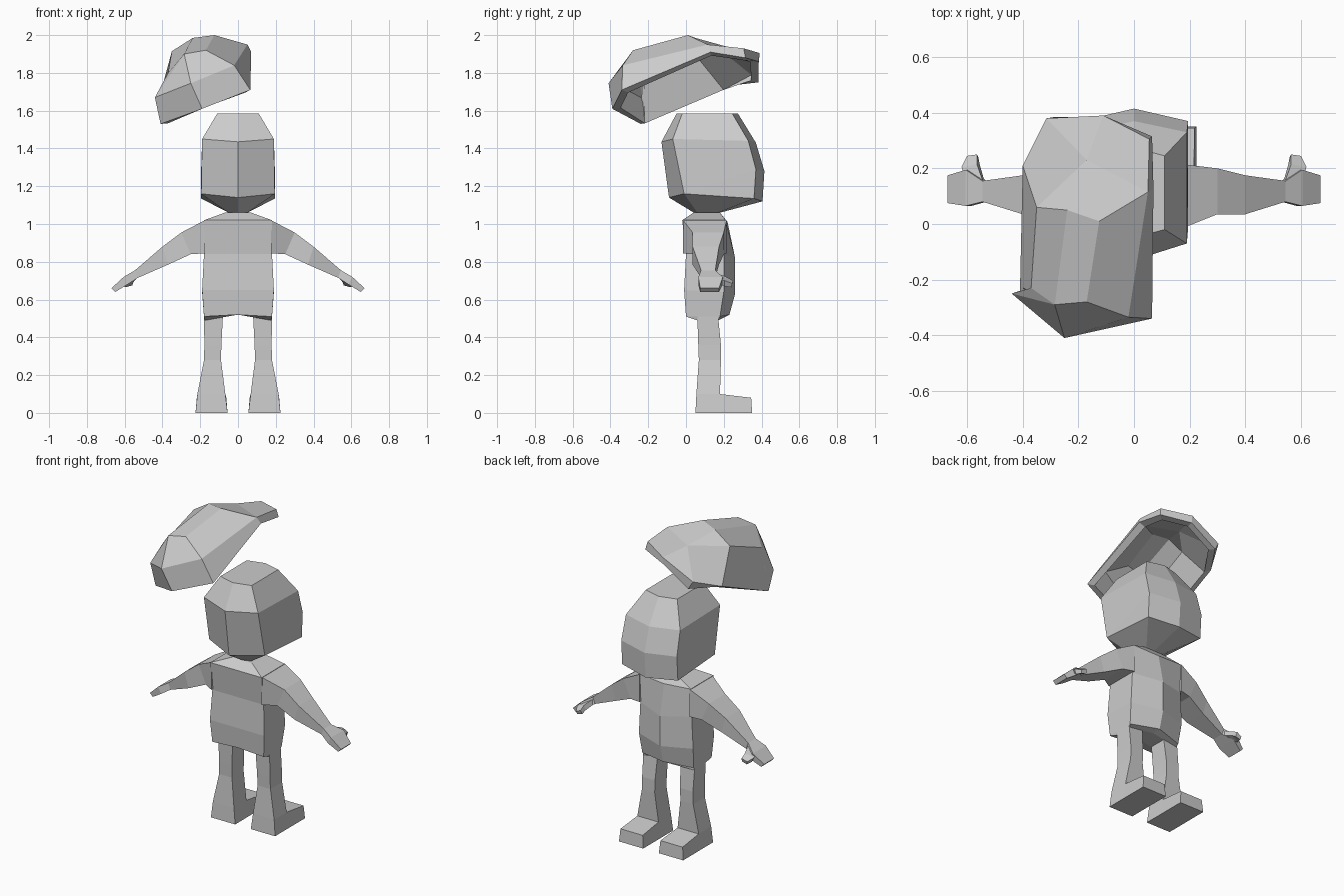
import bpy, bmesh

grey = bpy.data.materials.new("plain grey")
grey.diffuse_color = (0.604, 0.604, 0.604, 1)


def make(name, verts, faces, outward_face=None):
    """Flat-shaded mesh object from points and faces."""
    bm = bmesh.new()
    vs = [bm.verts.new(v) for v in verts]
    made = [bm.faces.new([vs[i] for i in f]) for f in faces]
    bmesh.ops.recalc_face_normals(bm, faces=bm.faces)
    if outward_face is not None:
        made[outward_face].normal_update()
        if made[outward_face].normal.z < 0:
            bmesh.ops.reverse_faces(bm, faces=bm.faces)
    bmesh.ops.remove_doubles(bm, verts=bm.verts, dist=0.0005)
    mesh = bpy.data.meshes.new(name)
    bm.to_mesh(mesh)
    bm.free()
    mesh.materials.append(grey)
    ob = bpy.data.objects.new(name, mesh)
    bpy.context.collection.objects.link(ob)
    return ob


def loft(name, rings):
    """Skin through equal-length rings and cap both ends."""
    n, m = len(rings[0]), len(rings)
    faces = [(r * n + i, r * n + (i + 1) % n, (r + 1) * n + (i + 1) % n, (r + 1) * n + i)
             for r in range(m - 1) for i in range(n)]
    faces += [tuple(range(n)), tuple(range((m - 1) * n, m * n))]
    return make(name, [p for ring in rings for p in ring], faces)


def symmetric(x, rear, rear_side, front_side, front):
    """Six-point ring from (y, z) pairs on the centre line and at the side."""
    half = [(0, *rear), (x, *rear_side), (x, *front_side), (0, *front)]
    return half + [(-p[0], p[1], p[2]) for p in (half[2], half[1])]


def pair(name, rings):
    """The same loft on both sides of the body."""
    for side, s in (("right", 1), ("left", -1)):
        loft(f"{side}_{name}", [[(s * x, y, z) for x, y, z in r] for r in rings])


# Head: a faceted block narrowing to the crown and chin
loft("head", [
    symmetric(0.11, (-0.05, 1.585), (-0.02, 1.585), (0.245, 1.585), (0.275, 1.585)),
    symmetric(0.19, (-0.13, 1.435), (-0.07, 1.45), (0.33, 1.44), (0.37, 1.43)),
    symmetric(0.195, (-0.09, 1.14), (-0.01, 1.16), (0.37, 1.29), (0.415, 1.28)),
    symmetric(0.195, (-0.09, 1.14), (-0.01, 1.16), (0.36, 1.135), (0.405, 1.12)),
    symmetric(0.05, (0.05, 1.055), (0.06, 1.06), (0.17, 1.06), (0.18, 1.06)),
])

# Torso: shoulders down to hips
loft("torso", [
    symmetric(0.07, (0.04, 1.06), (0.04, 1.06), (0.18, 1.06), (0.18, 1.06)),
    symmetric(0.18, (-0.02, 1.02), (-0.02, 1.02), (0.21, 1.02), (0.22, 1.01)),
    symmetric(0.18, (0, 0.84), (0, 0.84), (0.20, 0.84), (0.26, 0.82)),
    symmetric(0.19, (-0.01, 0.65), (-0.01, 0.65), (0.20, 0.64), (0.26, 0.63)),
    symmetric(0.18, (0, 0.52), (0, 0.51), (0.18, 0.51), (0.23, 0.52)),
    symmetric(0.175, (0.06, 0.52), (0.06, 0.49), (0.17, 0.49), (0.17, 0.52)),
])


# Arms with flat hands: upper and lower edge (x, z), then the y range
def arm_ring(top, bottom, y0, y1):
    return [(top[0], y0, top[1]), (top[0], y1, top[1]),
            (bottom[0], y1, bottom[1]), (bottom[0], y0, bottom[1])]


pair("arm", [
    arm_ring((0.175, 1.02), (0.175, 0.845), -0.015, 0.215),
    arm_ring((0.30, 0.955), (0.25, 0.84), 0.035, 0.20),
    arm_ring((0.40, 0.88), (0.37, 0.785), 0.035, 0.175),
    arm_ring((0.545, 0.755), (0.53, 0.715), 0.08, 0.155),
])
pair("hand", [
    arm_ring((0.545, 0.755), (0.53, 0.715), 0.08, 0.155),
    arm_ring((0.605, 0.72), (0.585, 0.68), 0.065, 0.195),
    arm_ring((0.67, 0.66), (0.65, 0.64), 0.075, 0.175),
])
pair("thumb", [
    [(0.54, 0.145, 0.745), (0.61, 0.17, 0.71), (0.59, 0.17, 0.685), (0.535, 0.145, 0.715)],
    [(0.565, 0.215, 0.72), (0.62, 0.205, 0.70), (0.605, 0.205, 0.67), (0.555, 0.215, 0.69)],
    [(0.565, 0.25, 0.70), (0.60, 0.245, 0.685), (0.595, 0.24, 0.665), (0.56, 0.24, 0.675)],
])


# Legs flare to the ankle and run into a flat foot
def leg_ring(x0, x1, y0, y1, z):
    return [(x0, y0, z), (x1, y0, z), (x1, y1, z), (x0, y1, z)]


pair("leg", [
    leg_ring(0.08, 0.18, 0.06, 0.17, 0.51),
    leg_ring(0.088, 0.178, 0.065, 0.185, 0.36),
    leg_ring(0.09, 0.18, 0.068, 0.185, 0.28),
    leg_ring(0.067, 0.215, 0.055, 0.18, 0.10),
    leg_ring(0.055, 0.225, 0.05, 0.18, 0),
])
pair("foot", [
    [(0.055, 0.178, 0), (0.225, 0.178, 0), (0.215, 0.178, 0.10), (0.067, 0.178, 0.10)],
    [(0.055, 0.35, 0), (0.225, 0.35, 0), (0.218, 0.345, 0.08), (0.062, 0.345, 0.08)],
])

# Hair: a tilted hollow cap hovering over the head
hair_points = {
    # crown
    "P1": (-0.35, 0.06, 1.915), "P2": (-0.24, 0.05, 1.985),
    "P3": (-0.125, 0.01, 2.0), "P4": (0.05, 0.115, 1.95),
    # brow
    "Q1": (-0.37, -0.23, 1.80), "Q2": (-0.285, -0.29, 1.90),
    "Q3": (-0.17, -0.28, 1.92), "Q4": (-0.02, -0.335, 1.84),
    "R1": (-0.44, -0.25, 1.67), "R2": (-0.25, -0.41, 1.745),
    # lower rim
    "S1": (-0.41, -0.24, 1.53), "S2": (-0.19, -0.39, 1.61), "S4": (0.065, -0.34, 1.71),
    "U": (0.07, 0.13, 1.91), "W1": (-0.40, 0.21, 1.73), "W2": (-0.285, 0.385, 1.75),
    # far end
    "V": (0.055, 0.305, 1.93), "VL": (0.065, 0.315, 1.88), "X": (-0.17, 0.23, 1.935),
    "Y": (-0.11, 0.39, 1.905), "YL": (-0.11, 0.385, 1.86), "Z": (-0.315, 0.38, 1.80),
}
hair_faces = """P2 P3 P4 X,P1 P2 X,X P4 V Y,X Y Z,P1 X Z W1,Z Y YL W2,Y V VL YL,V P4 U VL,
Q4 P4 U S4,W1 Z W2,R1 R2 S2 S1,R2 Q4 S4 S2,R1 Q1 Q2,R1 Q2 R2,R2 Q2 Q3 Q4,
Q1 P1 P2 Q2,Q2 P2 P3 Q3,Q3 P3 P4 Q4,R1 S1 W1 P1 Q1"""
keys = list(hair_points)
hair = make("hair", list(hair_points.values()),
            [[keys.index(k) for k in f.split()] for f in hair_faces.split(",")], 0)
shell = hair.modifiers.new("thickness", 'SOLIDIFY')
shell.thickness = 0.045
shell.offset = -1
